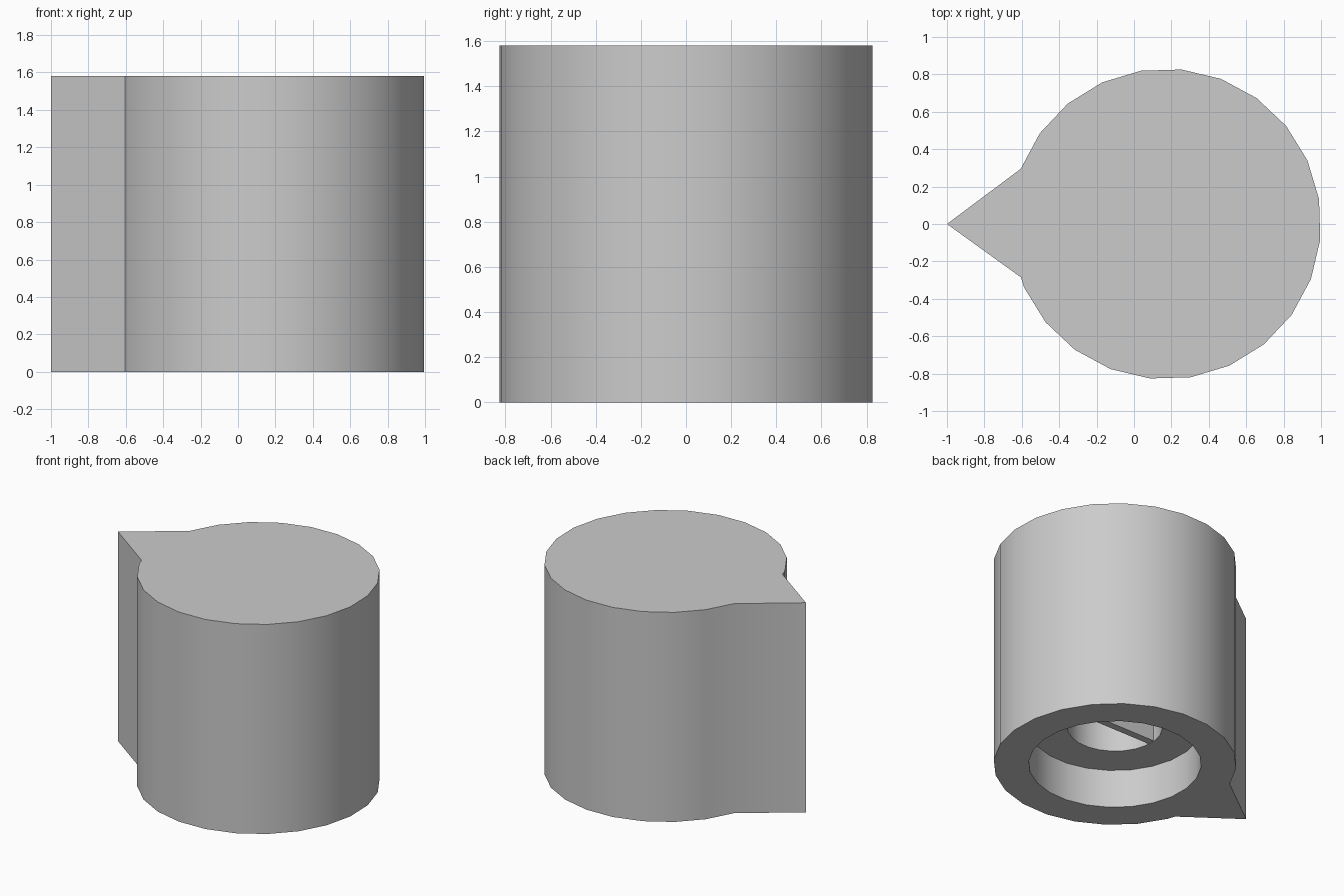
import bpy
import bmesh
from math import cos, sin, pi, radians
from mathutils import Vector

cube = bpy.data.objects.get("Cube")
if cube:
    bpy.data.objects.remove(cube, do_unlink=True)

AXIS_X = 0.17      # centre of the round body; the pointer tip is at x = -1
RADIUS = 0.83
HEIGHT = 1.58
SIDES = 24
PHASE = radians(9.2)
COUNTERBORE_R, COUNTERBORE_Z = 0.59, 0.29
HOLE_R, HOLE_Z = 0.325, 1.37

grey = bpy.data.materials.new("plain grey")
grey.use_nodes = True
colour = (0.6, 0.6, 0.6, 1)
grey.diffuse_color = colour
grey.node_tree.nodes["Principled BSDF"].inputs["Base Color"].default_value = colour


def prism(name, outline, z0, z1):
    """Extrude a flat outline from z0 up to z1."""
    bm = bmesh.new()
    face = bm.faces.new([bm.verts.new((x, y, z0)) for x, y in outline])
    top = bmesh.ops.extrude_face_region(bm, geom=[face])["geom"]
    verts = [v for v in top if isinstance(v, bmesh.types.BMVert)]
    bmesh.ops.translate(bm, verts=verts, vec=Vector((0, 0, z1 - z0)))
    bmesh.ops.recalc_face_normals(bm, faces=bm.faces)
    mesh = bpy.data.meshes.new(name)
    bm.to_mesh(mesh)
    bm.free()
    mesh.materials.append(grey)
    obj = bpy.data.objects.new(name, mesh)
    bpy.context.collection.objects.link(obj)
    return obj


def arc(radius, steps):
    return [(AXIS_X + radius * cos(PHASE + 2 * pi * i / SIDES),
             RADIUS and radius * sin(PHASE + 2 * pi * i / SIDES)) for i in steps]


def cut(target, cutter):
    mod = target.modifiers.new("cut", "BOOLEAN")
    mod.operation = "DIFFERENCE"
    mod.solver = "EXACT"
    mod.object = cutter
    bpy.context.view_layer.objects.active = target
    bpy.ops.object.modifier_apply(modifier=mod.name)
    bpy.data.objects.remove(cutter, do_unlink=True)


# Round knob body with a wedge-shaped pointer on its right side
outline = arc(RADIUS, range(-11, 11)) + [(-1, 0), (-0.605, -0.285)]
body = prism("knob_body", outline, 0, HEIGHT)

# Stepped shaft socket in the underside
cut(body, prism("counterbore_cutter", arc(COUNTERBORE_R, range(SIDES)), -0.1, COUNTERBORE_Z))
cut(body, prism("shaft_hole_cutter", arc(HOLE_R, range(SIDES)), 0.1, HOLE_Z))

bpy.ops.object.select_all(action="DESELECT")
body.select_set(True)
bpy.context.view_layer.objects.active = body
bpy.ops.object.shade_smooth_by_angle(angle=radians(30))

# Thin key rib across the shaft hole, flush with the step
half = 0.027
length = HOLE_R - 0.002
prism("shaft_key_rib",
      [(AXIS_X - length, -half), (AXIS_X + length, -half),
       (AXIS_X + length, half), (AXIS_X - length, half)],
      COUNTERBORE_Z + 0.002, HOLE_Z)
